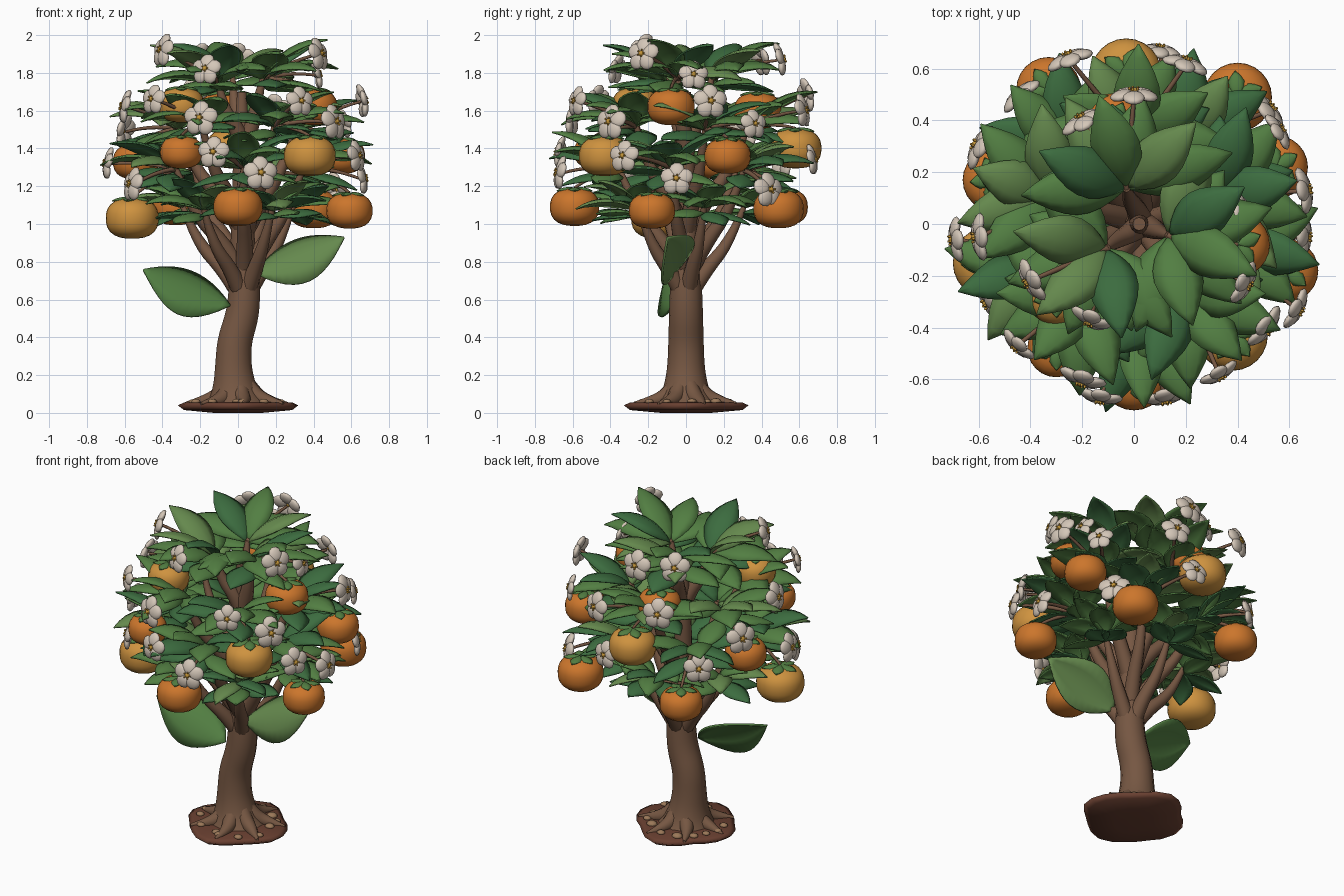
import bpy, bmesh, math, random
from math import sin, cos, pi, radians as rad
from mathutils import Vector as V, Matrix as M

if "Cube" in bpy.data.objects:
    bpy.data.objects.remove(bpy.data.objects["Cube"])
random.seed(4)
rnd = random.uniform

def mat(name, r, g, b):
    m = bpy.data.materials.new(name)
    m.diffuse_color = (r, g, b, 1)
    m.use_nodes = True
    m.node_tree.nodes["Principled BSDF"].inputs["Base Color"].default_value = m.diffuse_color
    return m

GREENS = [mat("leaf_mid", .085, .21, .055), mat("leaf_dark", .045, .15, .05), mat("leaf_light", .13, .25, .075)]
BARK = mat("bark", .18, .095, .055)
SOIL = mat("soil", .14, .05, .03)
STONE = mat("pebble", .33, .19, .1)
ORANGE = mat("orange_skin", .6, .18, .025)
AMBER = mat("amber_skin", .62, .29, .05)
PETAL = mat("petal", .66, .57, .48)
GOLD = mat("stamen", .55, .3, .04)

def finish(bm, name, mats, thick=0):
    me = bpy.data.meshes.new(name)
    if not thick:
        bmesh.ops.recalc_face_normals(bm, faces=bm.faces)
    bm.to_mesh(me)
    bm.free()
    for m in mats:
        me.materials.append(m)
    for p in me.polygons:
        p.use_smooth = True
    ob = bpy.data.objects.new(name, me)
    bpy.context.collection.objects.link(ob)
    if thick:
        s = ob.modifiers.new("thickness", 'SOLIDIFY')
        s.thickness = thick
    return ob

def blob(bm, matrix, seg=10, rings=6):
    return bmesh.ops.create_uvsphere(bm, u_segments=seg, v_segments=rings, radius=1, matrix=matrix)["verts"]

def scale(x, y, z):
    return M.Diagonal((x, y, z, 1))

def tubes(name, paths, res=3):
    cu = bpy.data.curves.new(name, 'CURVE')
    cu.dimensions = '3D'
    cu.bevel_depth = 1
    cu.bevel_resolution = res
    cu.use_fill_caps = True
    for path in paths:
        s = cu.splines.new('NURBS')
        s.points.add(len(path) - 1)
        for pt, (x, y, z, r) in zip(s.points, path):
            pt.co = (x, y, z, 1)
            pt.radius = r
        s.order_u = 3
        s.use_endpoint_u = True
        s.resolution_u = 4
    cu.materials.append(BARK)
    bpy.context.collection.objects.link(bpy.data.objects.new(name, cu))

def leaf(bm, base, yaw, pitch, droop, L, W, mi=0, roll=0, n=8):
    """Arched pointed blade, ridged along its midrib."""
    h, p = V((cos(yaw), sin(yaw), 0)), V(base)
    side, up = V((-sin(yaw), cos(yaw), 0)), V((0, 0, 1))
    rows = []
    for i in range(n + 1):
        t = i / n
        a = pitch - droop * t
        nrm = up * cos(a) - h * sin(a)
        s = side * cos(roll) + nrm * sin(roll)
        nn = nrm * cos(roll) - side * sin(roll)
        w = W / 2 * max(.02, sin(pi * t ** .95)) ** .9
        rows.append([bm.verts.new(p + s * u * w - nn * abs(u) ** 1.4 * w * .35) for u in (-1, -.5, 0, .5, 1)])
        p = p + (h * cos(a) + up * sin(a)) * (L / n)
    for a, b in zip(rows, rows[1:]):
        for j in range(4):
            bm.faces.new((a[j], b[j], b[j + 1], a[j + 1])).material_index = mi

# soil disc, slightly diamond shaped
bm = bmesh.new()
prof = [(.12, 0), (.27, .015), (.30, .04), (.27, .055), (.1, .06)]
wob = [1 + .08 * cos(i * pi / 3) + rnd(-.03, .03) for i in range(24)]
rings = [[bm.verts.new((r * k * cos(i * pi / 12), r * k * sin(i * pi / 12), z)) for i, k in enumerate(wob)] for r, z in prof]
for a, b in zip(rings, rings[1:]):
    for i in range(24):
        j = (i + 1) % 24
        bm.faces.new((a[i], a[j], b[j], b[i]))
bm.faces.new(rings[0])
bm.faces.new(rings[-1])
finish(bm, "soil_disc", [SOIL])

# pebbles
bm = bmesh.new()
for i in range(14):
    a, r, k = i * pi / 7 + rnd(-.2, .2), rnd(.2, .25), rnd(.022, .034)
    blob(bm, M.Translation((r * cos(a), r * sin(a), .06)) @ scale(k, k * .9, k * .55))
finish(bm, "pebbles", [STONE])

# trunk and roots
tubes("trunk", [[(-.01, 0, .03, .18), (-.015, 0, .08, .14), (-.02, 0, .16, .112), (-.025, 0, .25, .098), (-.02, 0, .38, .093),
                 (.025, 0, .52, .09), (.035, 0, .66, .085), (.03, 0, .8, .075), (.02, 0, 1.05, .055),
                 (.02, 0, 1.45, .045), (.02, 0, 1.7, .025)]], 5)
tubes("roots", [[(.02 * cos(a), .02 * sin(a), .2, .04), (.08 * cos(a), .08 * sin(a), .1, .05),
                 (.17 * cos(a + .1), .17 * sin(a + .1), .06, .036), (.28 * cos(a), .28 * sin(a), .05, .008)]
                for a in [i * 2 * pi / 7 + .35 for i in range(7)]])

# foliage tiers: count, radius, height, first angle, limb start height, leaf length, fan half angle
tiers = [(5, .31, 1.09, 306, .60, .34, 95), (5, .36, 1.29, 275, .72, .40, 90),
         (5, .33, 1.52, 306, .95, .41, 90), (3, .14, 1.76, 102, 1.4, .43, 85)]
leaves, limbs, tips = bmesh.new(), [], []
for n, r, z, a0, z0, L, fan in tiers:
    for i in range(n):
        a = rad(a0 + 360 * i / n)
        zz = z + rnd(-.02, .02)
        c = V((r * cos(a), r * sin(a), zz))
        tips.append(c)
        limbs.append([(.03, 0, z0, .05), (.03 + c.x * .3, c.y * .3, z0 + (zz - z0) * .3, .043),
                      (c.x * .75, c.y * .75, z0 + (zz - z0) * .62, .03), (c.x, c.y, zz + .01, .014)])
        for j in range(7):
            yaw = a + rad(-fan + 2 * fan * j / 6 + rnd(-7, 7))
            leaf(leaves, c, yaw, rad(rnd(52, 64) - (0 if j % 2 else 18)), rad(rnd(70, 85)),
                 L * rnd(.92, 1.08), L * .45, random.choice((0, 0, 1, 2)), rnd(-.25, .25))
        for j in range(3):
            leaf(leaves, c - V((0, 0, .03)), a + rad(-65 + 65 * j + rnd(-10, 10)), rad(rnd(5, 25)), rad(50),
                 L * .8, L * .42, random.choice((0, 1, 1)), rnd(-.25, .25))
finish(leaves, "leaves", GREENS, .008)
tubes("limbs", limbs)

# two large leaves on the trunk
bm = bmesh.new()
leaf(bm, (-.04, -.07, .57), rad(184), rad(26), rad(8), .5, .32, 0, rad(-50), 12)
leaf(bm, (.09, -.07, .74), rad(-4), rad(22), rad(0), .51, .29, 2, rad(55), 12)
finish(bm, "trunk_leaves", GREENS, .012)

twigs = []
def twig(end):
    c = min(tips, key=lambda t: (t - end).length)
    m = c.lerp(end, .5) + V((0, 0, .03))
    twigs.append([(*c, .014), (*m, .011), (*end, .008)])

# fruit with leafy caps: x, y, z, radius, amber
fruit = [(-.56, -.15, 1.03, .14, 1), (0, -.59, 1.09, .13, 0), (.59, -.18, 1.07, .122, 0), (.40, .49, 1.08, .133, 0),
         (-.33, .52, 1.09, .125, 0), (.38, -.43, 1.36, .137, 1), (-.30, -.48, 1.38, .112, 0), (.55, .22, 1.36, .122, 0),
         (-.03, .58, 1.40, .137, 1), (-.54, .17, 1.33, .122, 0), (-.30, -.27, 1.63, .12, 1), (.40, -.08, 1.62, .125, 0),
         (-.08, .38, 1.6, .125, 0)]
skins, caps = [bmesh.new(), bmesh.new()], bmesh.new()
for x, y, z, r, amber in fruit:
    for v in blob(skins[amber], M.Identity(4), 24, 14):
        d = (abs(v.co.z) ** 2.5 + math.hypot(v.co.x, v.co.y) ** 2.5) ** (1 / 2.5)
        v.co = V((x, y, z)) + scale(r, r, r * .77) @ (v.co / d)
    top = V((x, y, z + r * .78))
    for j in range(5):
        leaf(caps, top, j * 2 * pi / 5 + x, rad(10), rad(45), r * .8, r * .52, 0, 0, 5)
    twig(top)
finish(skins[0], "orange_fruit", [ORANGE])
finish(skins[1], "amber_fruit", [AMBER])
finish(caps, "fruit_caps", GREENS, .006)

# five-petal blossoms facing outward
spots = [(.43, -.23, 1.9), (0, .5, 1.87), (.42, .04, 1.79), (-.4, -.22, 1.92), (-.17, -.37, 1.82), (.66, .13, 1.65),
         (.51, -.4, 1.54), (.56, .36, 1.53), (.63, -.33, 1.36), (.66, -.05, 1.24), (.52, .44, 1.18), (-.2, -.6, 1.56),
         (-.45, -.47, 1.66), (.33, -.58, 1.65), (-.13, -.67, 1.38), (.12, -.67, 1.27), (-.56, -.3, 1.21),
         (-.69, -.06, 1.32), (-.6, .3, 1.49), (-.6, -.05, 1.62), (-.25, .64, 1.68), (-.44, .5, 1.33),
         (.1, .67, 1.34), (-.2, .4, 1.87), (.2, .62, 1.6)]
petals, hearts = bmesh.new(), bmesh.new()
for s in spots:
    p = V(s)
    out = V((p.x, p.y, .12)).normalized()
    f = M.Translation(p) @ out.to_track_quat('Z', 'Y').to_matrix().to_4x4() @ M.Scale(rnd(.95, 1.15), 4)
    for j in range(5):
        blob(petals, f @ M.Rotation(j * 2 * pi / 5 + .3, 4, 'Z') @ M.Translation((.045, 0, 0))
             @ M.Rotation(rad(14), 4, 'Y') @ scale(.042, .04, .017))
    blob(hearts, f @ M.Translation((0, 0, .012)) @ scale(.015, .015, .014))
    for j in range(5):
        blob(hearts, f @ M.Rotation(j * 2 * pi / 5, 4, 'Z') @ M.Translation((.016, 0, .022)) @ scale(.005, .005, .006), 6, 4)
    twig(p - out * .01)
finish(petals, "blossom_petals", [PETAL])
finish(hearts, "blossom_hearts", [GOLD])
tubes("twigs", twigs, 1)
